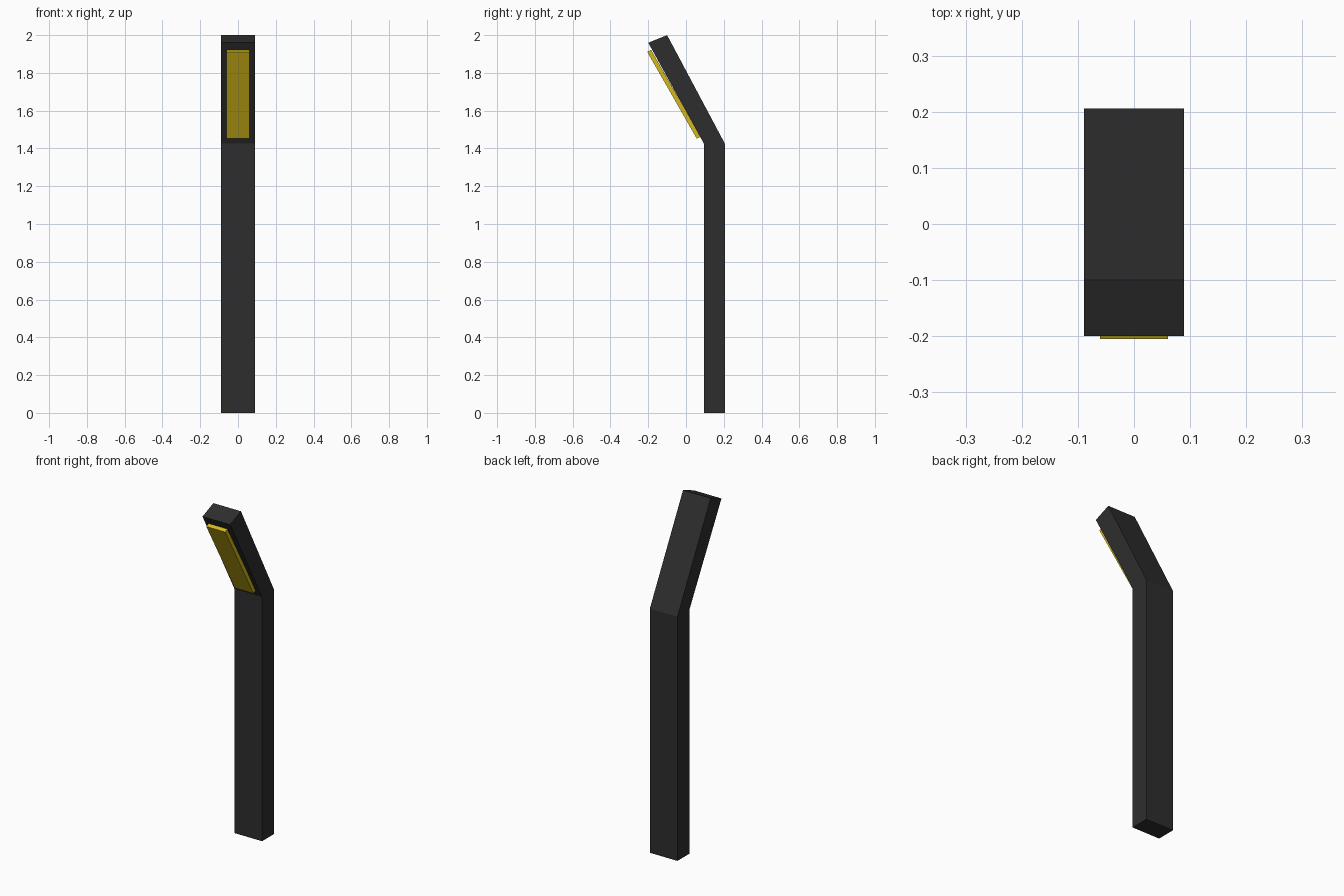
import bpy, bmesh

if "Cube" in bpy.data.objects:
    bpy.data.objects.remove(bpy.data.objects["Cube"])


def material(name, rgb):
    m = bpy.data.materials.new(name)
    m.diffuse_color = (*rgb, 1)
    m.use_nodes = True
    m.node_tree.nodes["Principled BSDF"].inputs["Base Color"].default_value = m.diffuse_color
    return m


def extrude_profile(name, profile, half_width, mat):
    """Extrude a closed (y, z) side profile symmetrically along x."""
    bm = bmesh.new()
    face = bm.faces.new([bm.verts.new((-half_width, y, z)) for y, z in profile])
    ext = bmesh.ops.extrude_face_region(bm, geom=[face], use_keep_orig=True)
    verts = [g for g in ext["geom"] if isinstance(g, bmesh.types.BMVert)]
    bmesh.ops.translate(bm, verts=verts, vec=(2 * half_width, 0, 0))
    bmesh.ops.recalc_face_normals(bm, faces=bm.faces)
    mesh = bpy.data.meshes.new(name)
    bm.to_mesh(mesh)
    bm.free()
    mesh.materials.append(mat)
    obj = bpy.data.objects.new(name, mesh)
    bpy.context.collection.objects.link(obj)
    return obj


black = material("black_metal", (0.027, 0.027, 0.027))
yellow = material("yellow_lamp", (0.65, 0.48, 0.01))

# Upright post with the head leaning forward
extrude_profile("lamp_post", [(0.095, 0), (0.206, 0), (0.206, 1.425),
                              (-0.10, 2.0), (-0.20, 1.96), (0.095, 1.425)],
                0.089, black)

# Light panel on the underside of the leaning head
extrude_profile("light_panel", [(0.057, 1.452), (0.077, 1.463),
                                (-0.185, 1.922), (-0.205, 1.911)],
                0.061, yellow)
